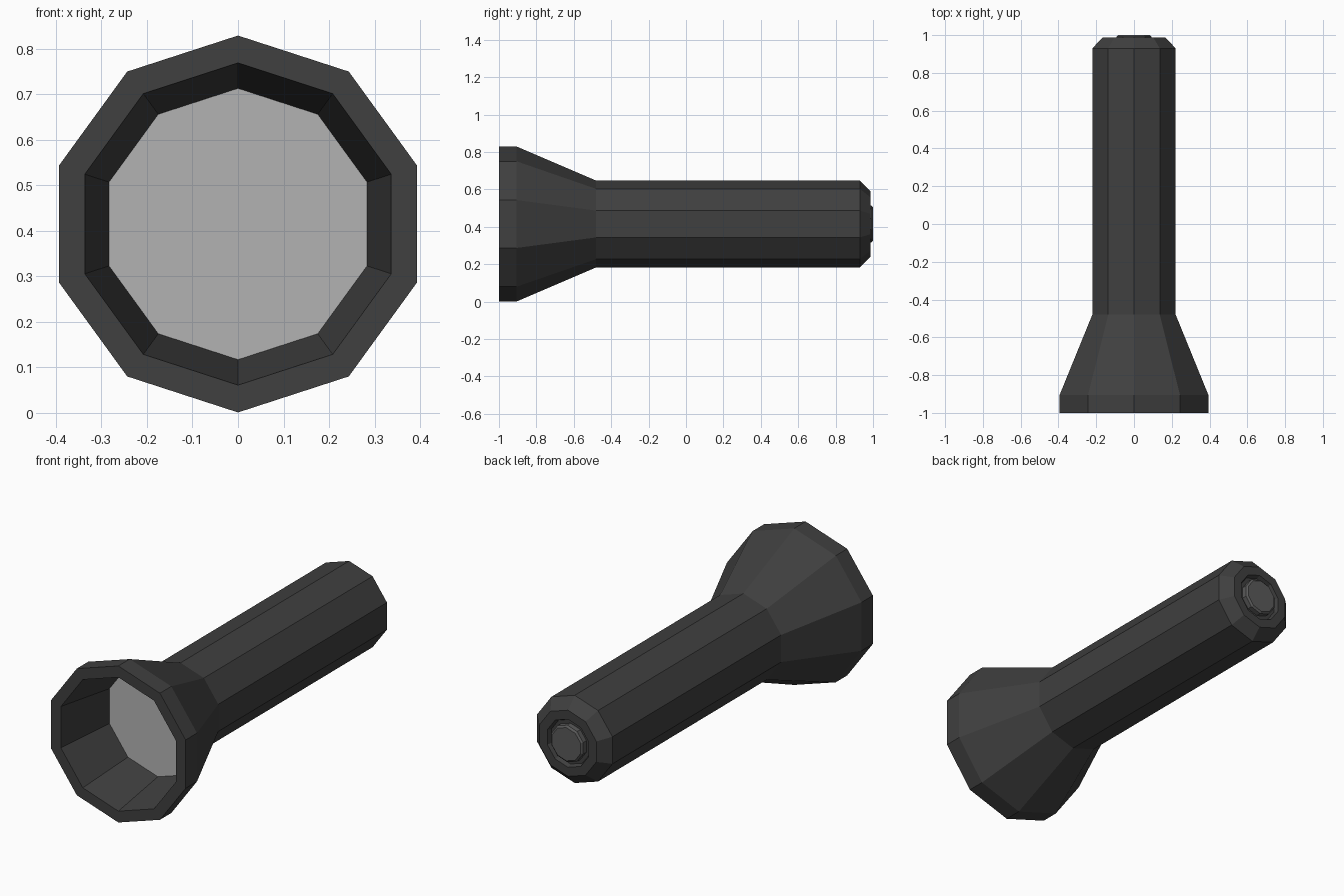
import bpy, bmesh, math

if "Cube" in bpy.data.objects:
    bpy.data.objects.remove(bpy.data.objects["Cube"])

SIDES = 10
CZ = 0.415


def material(name, value):
    m = bpy.data.materials.new(name)
    m.diffuse_color = (value, value, value, 1)
    m.use_nodes = True
    m.node_tree.nodes["Principled BSDF"].inputs["Base Color"].default_value = m.diffuse_color
    return m


def lathe(name, profile, mat, cap_start=False, cap_end=False):
    """Revolve (radius, y) points about the long axis, with a corner at the top."""
    bm = bmesh.new()
    rings = []
    for r, y in profile:
        rings.append([bm.verts.new((r * math.sin(2 * math.pi * i / SIDES), y,
                                    CZ + r * math.cos(2 * math.pi * i / SIDES)))
                      for i in range(SIDES)])
    for a, b in zip(rings, rings[1:]):
        for i in range(SIDES):
            j = (i + 1) % SIDES
            bm.faces.new((a[i], a[j], b[j], b[i]))
    if cap_start:
        bm.faces.new(rings[0][::-1])
    if cap_end:
        bm.faces.new(rings[-1])
    me = bpy.data.meshes.new(name)
    bm.to_mesh(me)
    bm.free()
    ob = bpy.data.objects.new(name, me)
    bpy.context.collection.objects.link(ob)
    me.materials.append(mat)
    return ob


dark = material("dark_casing", 0.05)
glass = material("lens_grey", 0.45)
button_grey = material("button_grey", 0.1)

# Casing: reflector cup, rim, flared head, grip, bevelled tail and button recess
lathe("casing", [(0.298, -0.67), (0.354, -1.0), (0.414, -1.0), (0.414, -0.905),
                 (0.232, -0.48), (0.232, 0.93), (0.175, 0.987), (0.127, 0.987),
                 (0.118, 0.965), (0.09, 0.965)], dark, cap_end=True)

# Lens at the bottom of the cup
lathe("lens", [(0.298, -0.67), (0.298, -0.665)], glass, cap_start=True)

# Tail switch button
lathe("tail_button", [(0.098, 0.965), (0.098, 0.992), (0.088, 1.0)],
      button_grey, cap_end=True)
